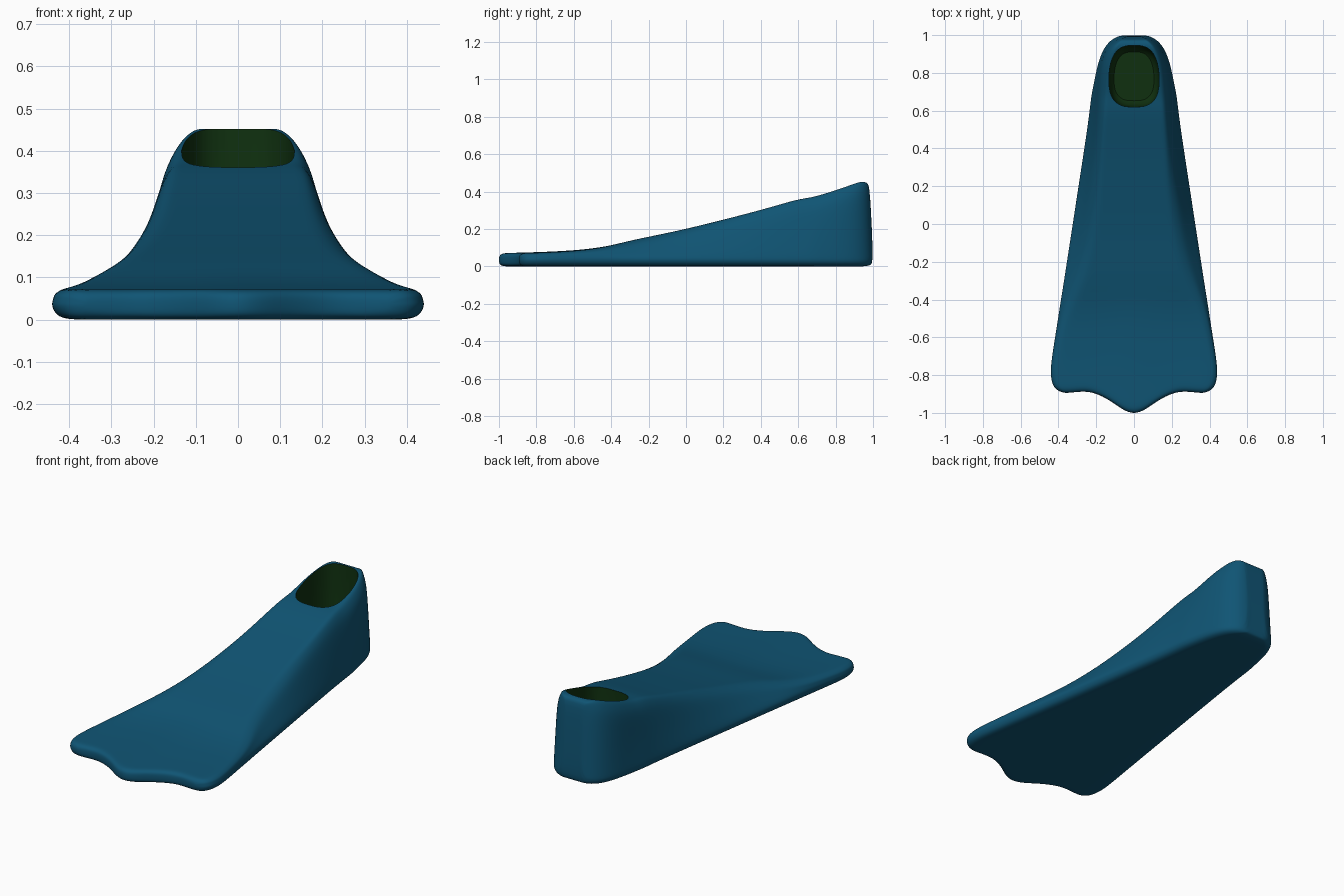
import bpy, bmesh, math

if "Cube" in bpy.data.objects:
    bpy.data.objects.remove(bpy.data.objects["Cube"])

def material(name, rgb):
    m = bpy.data.materials.new(name)
    m.diffuse_color = (*rgb, 1)
    m.use_nodes = True
    m.node_tree.nodes["Principled BSDF"].inputs["Base Color"].default_value = m.diffuse_color
    return m

blue = material("sea_blue_rubber", (0.005, 0.09, 0.175))
green = material("dark_green_lining", (0.005, 0.03, 0.005))

def make_object(name, bm):
    bmesh.ops.recalc_face_normals(bm, faces=bm.faces)
    me = bpy.data.meshes.new(name)
    bm.to_mesh(me)
    bm.free()
    me.materials.append(blue)
    me.materials.append(green)
    ob = bpy.data.objects.new(name, me)
    bpy.context.collection.objects.link(ob)
    return ob

# Cross-sections: y, base half-width, shoulder half-width, top half-width, height, thickness factor
SECTIONS = [
    (-0.895, .365, .362, .34, .070, .45), (-0.888, .392, .388, .365, .070, .80),
    (-0.872, .418, .412, .388, .071, 1), (-0.84, .436, .430, .405, .072, 1),
    (-0.78, .443, .437, .412, .074, 1), (-0.70, .434, .428, .403, .077, 1),
    (-0.55, .410, .402, .370, .086, 1), (-0.42, .390, .370, .315, .106, 1),
    (-0.30, .371, .320, .260, .138, 1), (-0.15, .348, .280, .225, .168, 1),
    (0.0, .325, .255, .200, .200, 1), (0.15, .302, .235, .185, .237, 1),
    (0.3, .279, .217, .175, .275, 1), (0.45, .256, .204, .168, .315, 1),
    (0.6, .235, .192, .158, .360, 1), (0.67, .228, .190, .152, .367, 1),
    (0.75, .212, .186, .148, .391, 1), (0.84, .194, .176, .140, .418, 1),
    (0.91, .171, .158, .124, .440, 1), (0.96, .140, .130, .104, .455, 1),
    (0.99, .102, .095, .078, .455, .97), (1.003, .060, .056, .048, .45, .90),
]
COLS = 13
FR = [-1 + 2 * i / (COLS - 1) for i in range(COLS)]

def ring(y, w, s, t, h, k):
    b = min(0.05, h * 0.55)
    side = [(w - .010, min(.010, h * .2)), (w, min(.03, h * .42)), (w, b),
            ((w + s) / 2, (b + .82 * h) / 2), (s, .82 * h), ((s + t) / 2, .93 * h)]
    pts = [(f * (w - .035), 0) for f in FR] + side
    pts += [(-f * t, h) for f in FR] + [(-x, z) for x, z in reversed(side)]
    out = []
    front = min(1, max(0, (-0.45 - y) / 0.42))
    heel = min(1, max(0, (y - 0.75) / 0.2))
    for x, z in pts:
        z = h / 2 + (z - h / 2) * k
        wave = -0.112 * math.exp(-(x / 0.125) ** 2) + 0.012 * math.exp(-((abs(x) - .25) / .06) ** 2)
        out.append((x, y + front * wave - heel * 0.045 * z, z))
    return out

# Fin body: lofted blade and foot section
bm = bmesh.new()
rings = [[bm.verts.new(p) for p in ring(*s)] for s in SECTIONS]
n = len(rings[0])
for a, c in zip(rings, rings[1:]):
    for i in range(n):
        j = (i + 1) % n
        bm.faces.new((a[i], a[j], c[j], c[i]))
SIDE = 6
for r in (rings[0], rings[-1]):
    top0 = COLS + SIDE
    for i in range(COLS - 1):
        ti = top0 + COLS - 1 - i
        bm.faces.new((r[i], r[i + 1], r[ti - 1], r[ti]))
    bm.faces.new(r[COLS - 1:top0 + 1])
    bm.faces.new(r[top0 + COLS - 1:] + [r[0]])
body = make_object("fin_body", bm)
sub = body.modifiers.new("smooth", 'SUBSURF')
sub.levels = sub.render_levels = 2

# Foot opening: tapered rounded well with green lining
bm = bmesh.new()
N = 48
loops = []
for z, g in ((0.07, .80), (0.09, .92), (0.2, .99), (0.6, 1.02)):
    loop = []
    for i in range(N):
        a = 2 * math.pi * i / N
        c, s = math.cos(a), math.sin(a)
        e = 2 / 2.9
        x = math.copysign(abs(c) ** e, c) * 0.133 * g
        v = math.copysign(abs(s) ** e, s)
        if v > 0:
            x *= 1 - 0.12 * v
        loop.append(bm.verts.new((x, 0.782 + v * 0.162 * g, z)))
    loops.append(loop)
for a, c in zip(loops, loops[1:]):
    for i in range(N):
        j = (i + 1) % N
        bm.faces.new((a[i], a[j], c[j], c[i]))
bm.faces.new(loops[0])
bm.faces.new(loops[-1])
for f in bm.faces:
    f.material_index = 1
cutter = make_object("foot_opening_cutter", bm)
cutter.hide_render = True

cut = body.modifiers.new("opening", 'BOOLEAN')
cut.operation = 'DIFFERENCE'
cut.solver = 'EXACT'
cut.object = cutter

bpy.context.view_layer.objects.active = body
body.select_set(True)
cutter.select_set(False)
for name in ("smooth", "opening"):
    bpy.ops.object.modifier_apply(modifier=name)
bpy.data.objects.remove(cutter)
bpy.ops.object.shade_smooth_by_angle(angle=math.radians(40))
